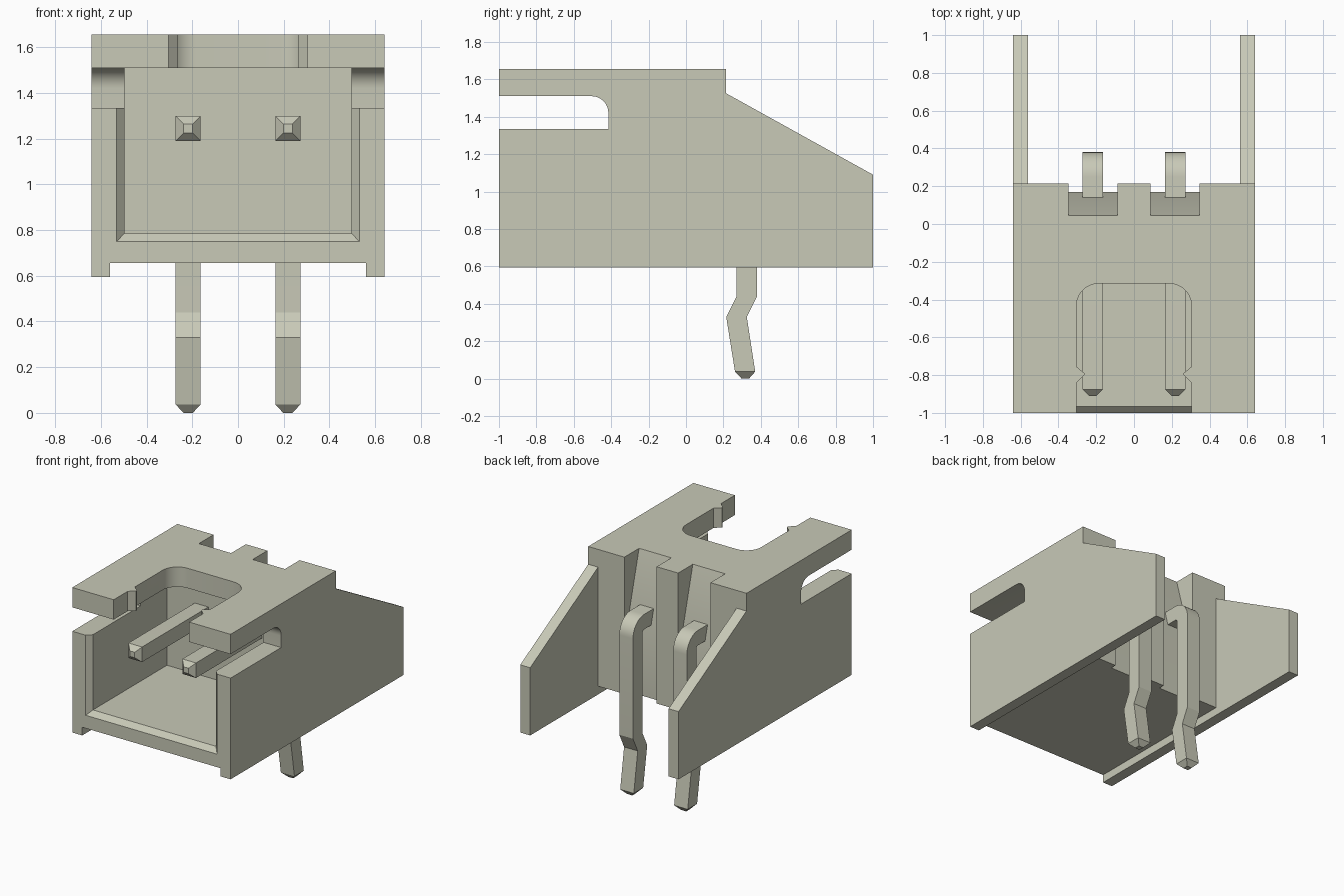
import bpy, bmesh
from math import sin, cos, pi, radians

cube = bpy.data.objects.get("Cube")
if cube:
    bpy.data.objects.remove(cube)

mat = bpy.data.materials.new("warm_grey_plastic")
mat.use_nodes = True
colour = (0.58, 0.585, 0.475, 1)
mat.diffuse_color = colour
mat.node_tree.nodes["Principled BSDF"].inputs["Base Color"].default_value = colour


def loft(name, rings):
    """Closed solid through matching rings of points."""
    bm = bmesh.new()
    loops = [[bm.verts.new(p) for p in ring] for ring in rings]
    n = len(loops[0])
    for a, b in zip(loops, loops[1:]):
        for i in range(n):
            j = (i + 1) % n
            bm.faces.new((a[i], a[j], b[j], b[i]))
    bm.faces.new(loops[0])
    bm.faces.new(loops[-1])
    bmesh.ops.recalc_face_normals(bm, faces=bm.faces)
    mesh = bpy.data.meshes.new(name)
    bm.to_mesh(mesh)
    bm.free()
    mesh.materials.append(mat)
    obj = bpy.data.objects.new(name, mesh)
    bpy.context.collection.objects.link(obj)
    return obj


def side_prism(name, profile, x0, x1):
    return loft(name, [[(x, y, z) for y, z in profile] for x in (x0, x1)])


def box(name, x, y0, y1, z0, z1):
    return side_prism(name, [(y0, z0), (y1, z0), (y1, z1), (y0, z1)], -x, x)


def arc(cx, cy, r, start, end, steps=10):
    angles = [radians(start + (end - start) * i / steps) for i in range(steps + 1)]
    return [(cx + r * cos(a), cy + r * sin(a)) for a in angles]


def activate(obj):
    bpy.ops.object.select_all(action='DESELECT')
    obj.select_set(True)
    bpy.context.view_layer.objects.active = obj


def cut(obj, cutter):
    cutter.hide_render = True
    mod = obj.modifiers.new("cut", 'BOOLEAN')
    mod.operation = 'DIFFERENCE'
    mod.solver = 'EXACT'
    mod.object = cutter
    activate(obj)
    bpy.ops.object.modifier_apply(modifier=mod.name)
    bpy.data.objects.remove(cutter)


# Housing: side outline with rounded slot and sloping rear wings
outline = [(-1, 0.595), (1, 0.595), (1, 1.09), (0.215, 1.525), (0.215, 1.655),
           (-1, 1.655), (-1, 1.51)]
outline += arc(-0.505, 1.42, 0.09, 90, 0) + [(-0.415, 1.335), (-1, 1.335)]
housing = side_prism("housing", outline, -0.64, 0.64)

# Gap between the wings and shallow channel underneath
cut(housing, box("wing_gap", 0.56, 0.215, 1.2, 0.4, 1.8))
cut(housing, box("under_channel", 0.56, -1.2, 1.2, 0.4, 0.655))

# Cavity with chamfered mouth
cavity_rings = []
for y, x, z in ((-1.05, 0.58, 0.70), (-0.965, 0.497, 0.785), (-0.11, 0.497, 0.785)):
    cavity_rings.append([(-x, y, z), (x, y, z), (x, y, 1.51), (-x, y, 1.51)])
cut(housing, loft("cavity", cavity_rings))

# Top opening with rounded corners and a small nub on each side
half = [(0.305, -1.1), (0.305, -0.84), (0.263, -0.80), (0.263, -0.79), (0.305, -0.755)]
half += arc(0.185, -0.435, 0.12, 0, 90)
opening = half + [(-x, y) for x, y in reversed(half)]
cut(housing, loft("top_opening", [[(x, y, z) for x, y in opening] for z in (1.45, 1.8)]))

# Rear recesses above and behind each pin
recess = [(0.03, 1.711), (0.17, 1.19), (0.17, 0.5), (0.3, 0.5), (0.3, 1.711)]
for side in (-1, 1):
    cut(housing, side_prism("rear_recess", recess, side * 0.087, side * 0.348))

# Pins: paired inner and outer edge points with a half width, tip to tip
stations = [((-0.91, 1.225), (-0.91, 1.265), 0.02),
            ((-0.875, 1.19), (-0.875, 1.30), 0.055)]
for inner, outer in zip(arc(0.25, 1.17, 0.02, 90, 0), arc(0.25, 1.17, 0.13, 90, 0)):
    stations.append((inner, outer, 0.055))
stations += [((0.27, 0.44), (0.38, 0.44), 0.055),
             ((0.215, 0.33), (0.325, 0.33), 0.055),
             ((0.262, 0.037), (0.37, 0.037), 0.055),
             ((0.297, 0), (0.337, 0), 0.02)]
parts = [housing]
for name, cx in (("right_pin", -0.218), ("left_pin", 0.218)):
    rings = [[(cx - w, *a), (cx + w, *a), (cx + w, *b), (cx - w, *b)] for a, b, w in stations]
    parts.append(loft(name, rings))

for part in parts:
    activate(part)
    bpy.ops.object.shade_smooth_by_angle(angle=radians(20))
